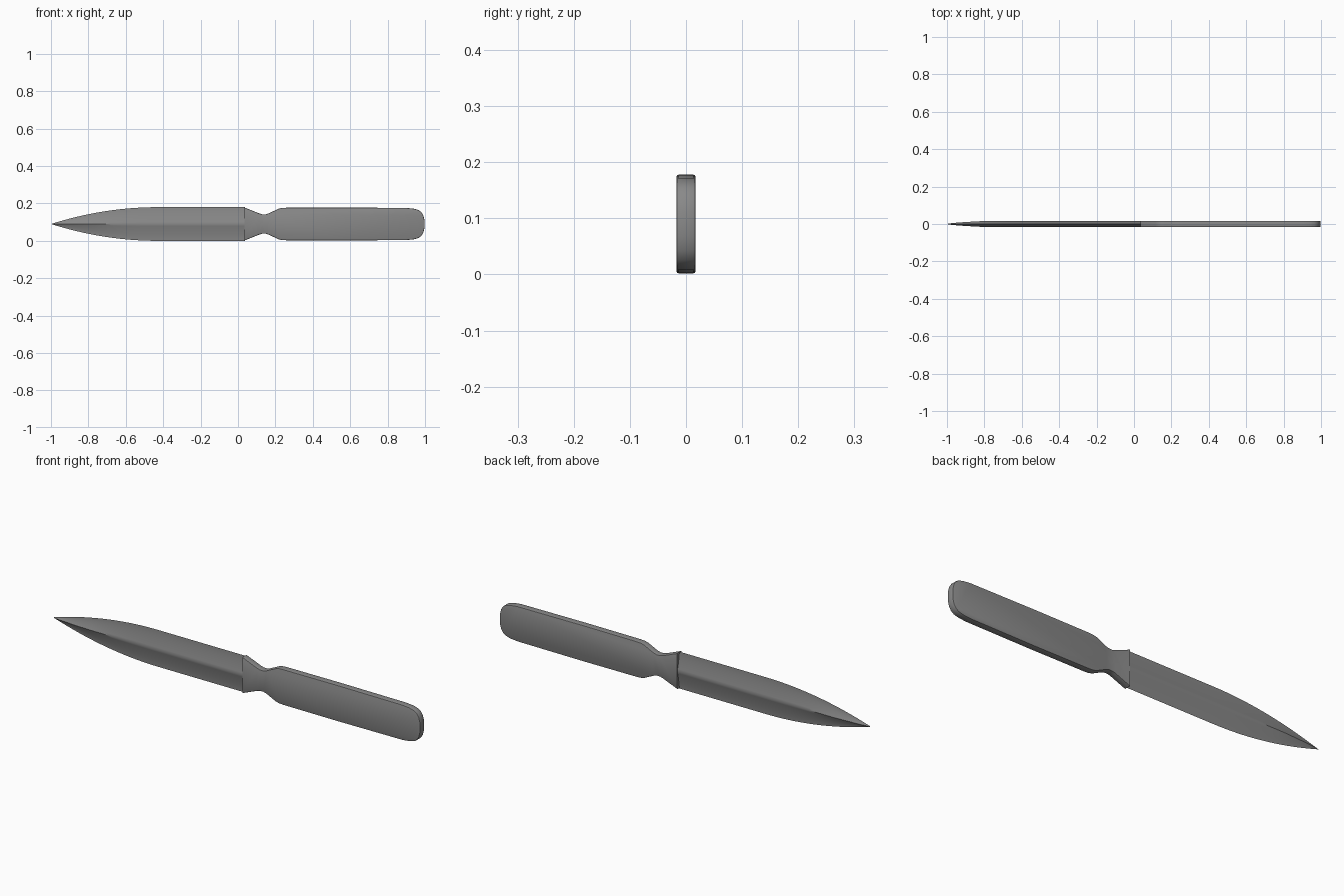
import bpy, bmesh, math

if "Cube" in bpy.data.objects:
    bpy.data.objects.remove(bpy.data.objects["Cube"])

steel = bpy.data.materials.new("steel_grey")
steel.diffuse_color = (0.25, 0.25, 0.25, 1)
steel.use_nodes = True
steel.node_tree.nodes["Principled BSDF"].inputs["Base Color"].default_value = steel.diffuse_color
CZ = 0.09


def make_object(name, bm, angle):
    bmesh.ops.recalc_face_normals(bm, faces=bm.faces)
    me = bpy.data.meshes.new(name)
    bm.to_mesh(me)
    bm.free()
    me.materials.append(steel)
    ob = bpy.data.objects.new(name, me)
    bpy.context.collection.objects.link(ob)
    bpy.ops.object.select_all(action='DESELECT')
    ob.select_set(True)
    bpy.context.view_layer.objects.active = ob
    bpy.ops.object.shade_smooth_by_angle(angle=math.radians(angle))
    return ob


# Blade: hollow-ground double-edged section lofted from guard to tip
def section(x):
    d = max(0.0, (-0.43 - x) / 0.57)
    half = 0.09 * (1 - d ** 2)
    ridge = 0.016 * min(1, ((x + 1) / 0.2) ** 0.6)
    front = []
    for i in range(17):
        u = -1 + i / 8
        front.append((-ridge * (1 - abs(u)) ** 1.5, u * half))
    back = [(-y, z) for y, z in reversed(front[1:-1])]
    return [(x, y, CZ + z) for y, z in front + back]


bm = bmesh.new()
xs = [0.038, -0.2, -0.43] + [-0.43 - 0.56 * i / 18 for i in range(1, 19)]
rings = [[bm.verts.new(p) for p in section(x)] for x in xs]
n = len(rings[0])
for a, b in zip(rings, rings[1:]):
    for i in range(n):
        j = (i + 1) % n
        bm.faces.new((a[i], a[j], b[j], b[i]))
tip = bm.verts.new((-1, 0, CZ))
for i in range(n):
    bm.faces.new((rings[-1][i], rings[-1][(i + 1) % n], tip))
bm.faces.new(rings[0])
make_object("blade", bm, 35)

# Handle: waisted profile with a rounded butt, mirrored about its centre line
top = [(0.036, 0.088), (0.115, 0.056), (0.13, 0.052), (0.148, 0.052),
       (0.165, 0.057), (0.215, 0.081), (0.235, 0.086), (0.26, 0.087),
       (0.55, 0.088), (0.9, 0.086), (0.94, 0.082), (0.965, 0.075),
       (0.98, 0.064), (0.99, 0.048), (0.997, 0.022)]
outline = top + [(x, -h) for x, h in reversed(top)]
bm = bmesh.new()
face = bm.faces.new([bm.verts.new((x, -0.017, CZ + h)) for x, h in outline])
ext = bmesh.ops.extrude_face_region(bm, geom=[face])
bmesh.ops.translate(bm, vec=(0, 0.034, 0),
                    verts=[v for v in ext["geom"] if isinstance(v, bmesh.types.BMVert)])
# Soften the two side rims, leaving the end at the blade square
rim = [e for e in bm.edges
       if abs(e.verts[0].co.y - e.verts[1].co.y) < 1e-5
       and max(v.co.x for v in e.verts) > 0.05]
bmesh.ops.bevel(bm, geom=rim, offset=0.004, segments=2, profile=0.5,
                affect='EDGES', clamp_overlap=True)
make_object("handle", bm, 35)
